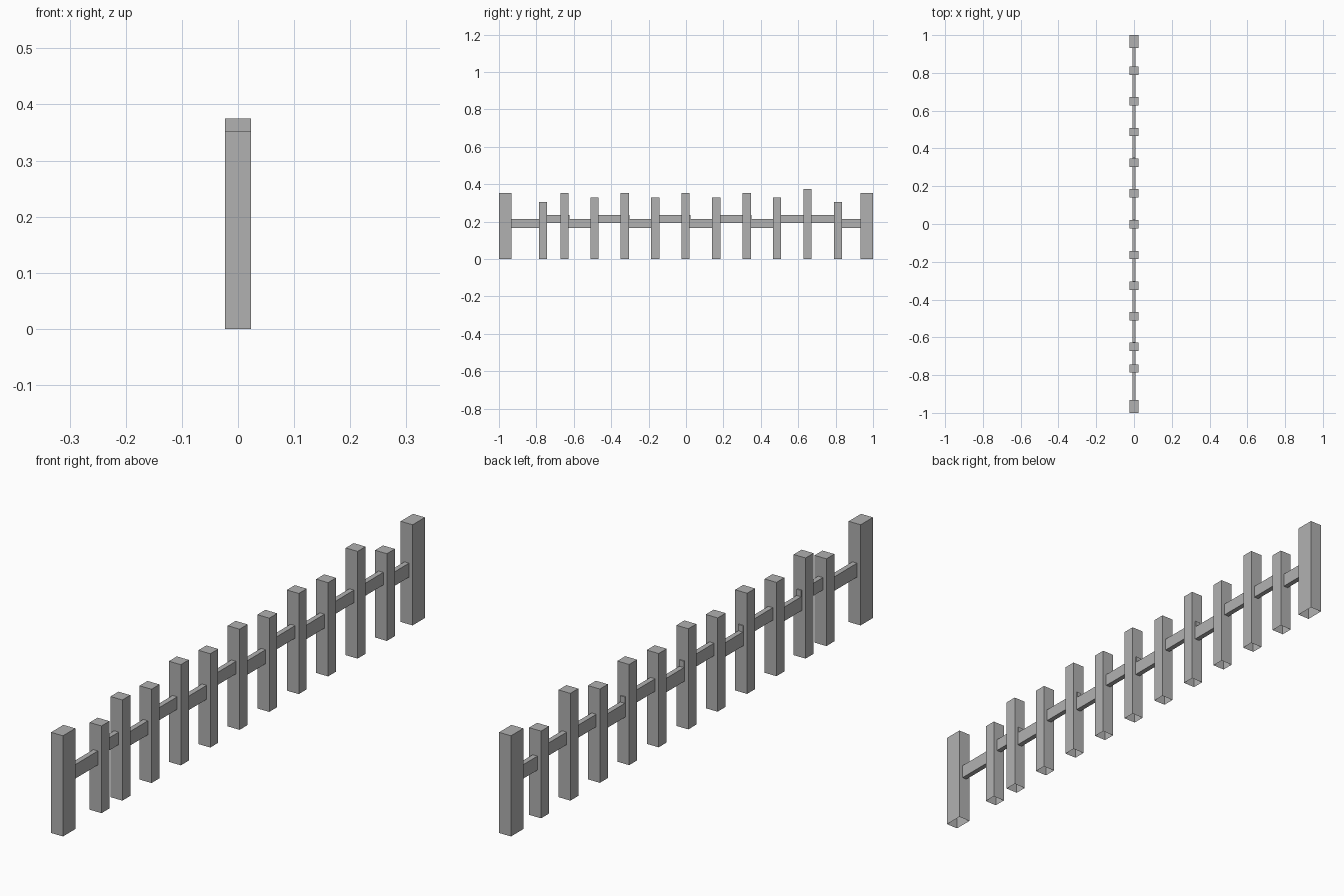
import bpy, bmesh

if "Cube" in bpy.data.objects:
    bpy.data.objects.remove(bpy.data.objects["Cube"])

mat = bpy.data.materials.new("dark_grey")
mat.diffuse_color = (0.44, 0.44, 0.44, 1)
mat.use_nodes = True
mat.node_tree.nodes["Principled BSDF"].inputs["Base Color"].default_value = mat.diffuse_color

def box(name, x, y0, y1, z0, z1, open_bottom=False):
    """Box centred on x=0 with half width x, optionally without its underside."""
    bm = bmesh.new()
    bmesh.ops.create_cube(bm, size=1)
    for v in bm.verts:
        v.co.x *= 2 * x
        v.co.y = y0 + (v.co.y + 0.5) * (y1 - y0)
        v.co.z = z0 + (v.co.z + 0.5) * (z1 - z0)
    if open_bottom:
        bm.normal_update()
        under = [f for f in bm.faces if f.normal.z < -0.5]
        bmesh.ops.delete(bm, geom=under, context='FACES')
    me = bpy.data.meshes.new(name)
    bm.to_mesh(me)
    bm.free()
    me.materials.append(mat)
    o = bpy.data.objects.new(name, me)
    bpy.context.collection.objects.link(o)
    return o

HALF = 0.023

# End posts
for s in (-1, 1):
    a, b = sorted((s * 0.932, s * 1.0))
    box("end_post", HALF, a, b, 0, 0.352, True)

# Pickets: (y centre, height)
pickets = [(-0.765, 0.305), (-0.65, 0.352), (-0.489, 0.328), (-0.327, 0.352),
           (-0.164, 0.328), (-0.002, 0.352), (0.162, 0.328), (0.325, 0.352),
           (0.487, 0.328), (0.65, 0.375), (0.812, 0.305)]
for y, h in pickets:
    box("picket", HALF, y - 0.022, y + 0.022, 0, h, True)

# Rail sections between neighbouring uprights, stepping low and high
ys = [-0.95] + [p[0] for p in pickets] + [0.95]
for i, level in enumerate("LHLHLHLHLHHL"):
    z0, z1 = (0.165, 0.214) if level == "L" else (0.192, 0.236)
    # some high sections poke slightly through the picket they end on
    end = ys[i + 1] + (0.026 if level == "H" and i < 8 else 0)
    box("rail", 0.009, ys[i], end, z0, z1)
